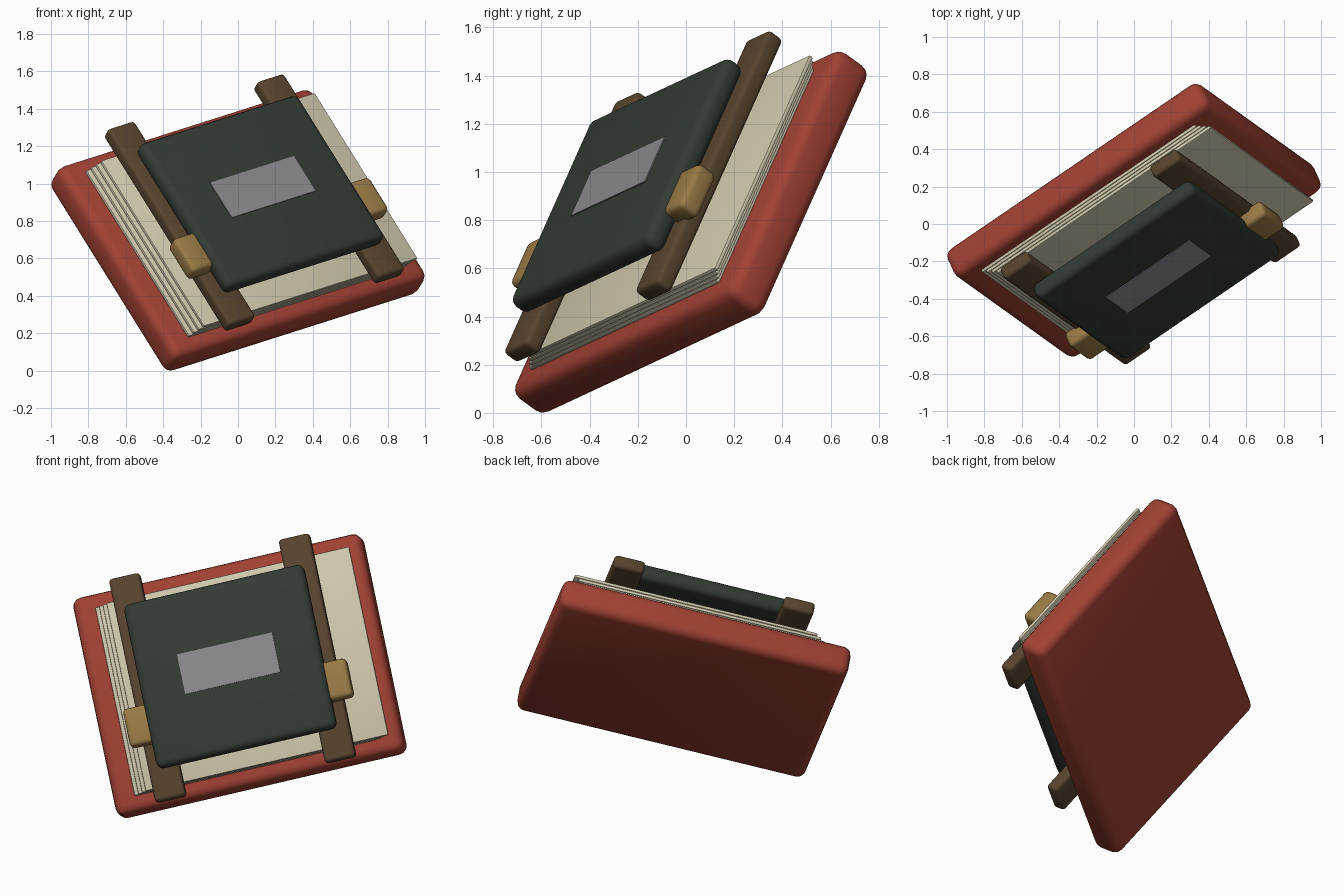
import bpy
import bmesh
from mathutils import Matrix, Vector

default_cube = bpy.data.objects.get("Cube")
if default_cube:
    bpy.data.objects.remove(default_cube, do_unlink=True)


def make_material(name, color):
    mat = bpy.data.materials.new(name)
    mat.use_nodes = True
    mat.diffuse_color = (*color, 1)
    shader = next(n for n in mat.node_tree.nodes if n.type == 'BSDF_PRINCIPLED')
    shader.inputs["Base Color"].default_value = (*color, 1)
    shader.inputs["Roughness"].default_value = 0.7
    return mat


red = make_material("red_cover", (0.36, 0.053, 0.033))
cream = make_material("cream_paper", (0.63, 0.58, 0.42))
brown = make_material("brown_leather", (0.095, 0.058, 0.028))
green = make_material("dark_green", (0.032, 0.043, 0.033))
gold = make_material("dull_gold", (0.32, 0.195, 0.06))
grey = make_material("grey_plate", (0.25, 0.255, 0.265))

# Tilted frame of the whole stack: across, along and outward
across = Vector((0.799, 0.545, 0.254)).normalized()
along = Vector((-0.495, 0.353, 0.793))
along = (along - across * along.dot(across)).normalized()
outward = across.cross(along)
frame = Matrix((across, along, outward)).transposed().to_4x4()
frame.translation = (0, 0.02, 0.75)


def block(name, mat, center, size, radius=0.0, segments=3):
    """Rounded box placed in the tilted frame."""
    bm = bmesh.new()
    bmesh.ops.create_cube(bm, size=1)
    bmesh.ops.scale(bm, vec=size, verts=bm.verts)
    if radius:
        bmesh.ops.bevel(bm, geom=bm.edges[:], offset=radius, segments=segments,
                        profile=0.5, affect='EDGES')
    bmesh.ops.translate(bm, vec=center, verts=bm.verts)
    mesh = bpy.data.meshes.new(name)
    bm.to_mesh(mesh)
    bm.free()
    mesh.materials.append(mat)
    obj = bpy.data.objects.new(name, mesh)
    bpy.context.collection.objects.link(obj)
    obj.matrix_world = frame
    bpy.ops.object.select_all(action='DESELECT')
    obj.select_set(True)
    bpy.context.view_layer.objects.active = obj
    bpy.ops.object.shade_smooth_by_angle()
    return obj


# Thick back cover
block("back_cover", red, (0, 0, 0), (1.70, 1.29, 0.187), 0.05)

# Fanned sheets, each shifted a little further across
for i in range(4):
    block(f"page_{i + 1}", cream, (0.025 * i - 0.005, 0, 0.102 + 0.02 * i),
          (1.43, 1.115, 0.02), 0.007, 2)

# Straps with their clasps
for side, label in ((-1, "right"), (1, "left")):
    block(f"{label}_strap", brown, (0.5 * side, 0.005, 0.262),
          (0.18, 1.32, 0.08), 0.02)
    block(f"{label}_clasp", gold, (0.582 * side, -0.213, 0.325),
          (0.15, 0.225, 0.10), 0.025)

# Front panel and its thin plate
block("front_panel", green, (0, 0, 0.35), (1.06, 0.97, 0.10), 0.04, 4)
block("panel_plate", grey, (0, 0.012, 0.401), (0.56, 0.235, 0.008))
